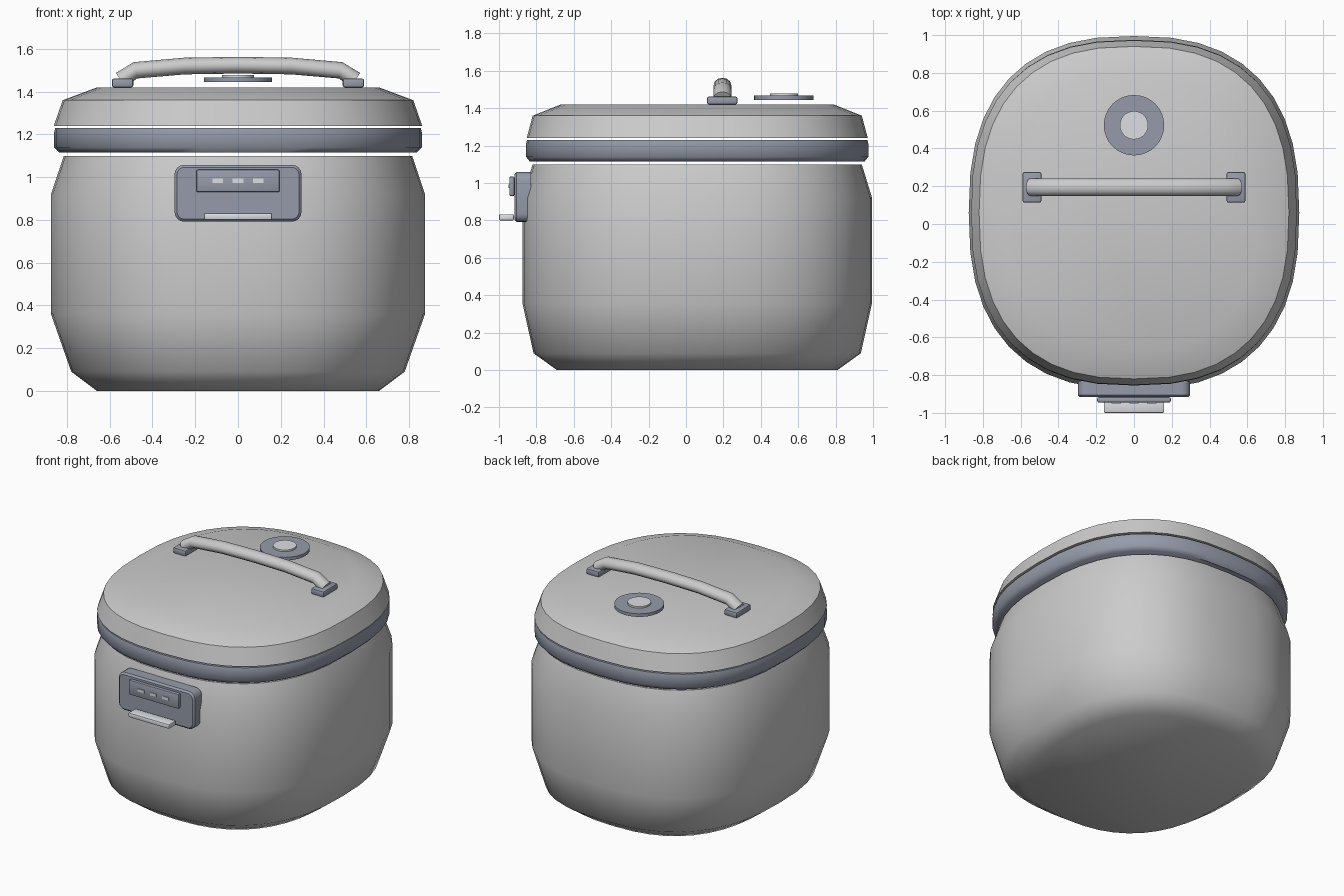
import bpy, bmesh, math
from mathutils import Vector

if "Cube" in bpy.data.objects:
    bpy.data.objects.remove(bpy.data.objects["Cube"])

def material(name, c):
    m = bpy.data.materials.new(name)
    m.diffuse_color = (*c, 1)
    m.use_nodes = True
    m.node_tree.nodes["Principled BSDF"].inputs["Base Color"].default_value = m.diffuse_color
    return m

DARK = material("dark_grey", (0.30, 0.33, 0.40))
LIGHT = material("light_grey", (0.72, 0.74, 0.77))

def finish(name, bm, mat=None, smooth=None):
    bmesh.ops.recalc_face_normals(bm, faces=bm.faces)
    me = bpy.data.meshes.new(name)
    bm.to_mesh(me)
    bm.free()
    ob = bpy.data.objects.new(name, me)
    bpy.context.collection.objects.link(ob)
    if mat:
        me.materials.append(mat)
    if smooth:
        bpy.ops.object.select_all(action='DESELECT')
        ob.select_set(True)
        bpy.context.view_layer.objects.active = ob
        bpy.ops.object.shade_smooth_by_angle(angle=math.radians(smooth))
    return ob

def bridge(bm, rings):
    n = len(rings[0])
    for a, b in zip(rings, rings[1:]):
        for i in range(n):
            j = (i + 1) % n
            bm.faces.new((a[i], a[j], b[j], b[i]))
    bm.faces.new(rings[0][::-1])
    bm.faces.new(rings[-1])

# Rounded-square shell lofted through levels of (z, half_x, half_y)
def shell(name, levels, mat=None, n=40, power=2.5, cy=0.06, smooth=50):
    bm = bmesh.new()
    sq = lambda v: math.copysign(abs(v) ** (2 / power), v)
    rings = []
    for z, hx, hy in levels:
        angles = [2 * math.pi * i / n for i in range(n)]
        rings.append([bm.verts.new((hx * sq(math.cos(a)), cy + hy * sq(math.sin(a)), z))
                      for a in angles])
    bridge(bm, rings)
    return finish(name, bm, mat, smooth)

def box(name, lo, hi, mat=None, bevel=0.0, segs=2):
    bm = bmesh.new()
    bmesh.ops.create_cube(bm, size=1)
    for v in bm.verts:
        v.co = [(l + h) / 2 + c * (h - l) for l, h, c in zip(lo, hi, v.co)]
    if bevel:
        bmesh.ops.bevel(bm, geom=bm.edges[:], offset=bevel, segments=segs,
                        affect='EDGES', profile=0.5)
    return finish(name, bm, mat, 40)

def disc(name, loc, r, h, mat):
    bm = bmesh.new()
    bmesh.ops.create_cone(bm, cap_ends=True, segments=32, radius1=r, radius2=r, depth=h)
    bmesh.ops.translate(bm, verts=bm.verts, vec=loc)
    return finish(name, bm, mat, 40)

# Cooker body, gasket band and lid
shell("body", [(0, .66, .75), (.09, .78, .875), (.36, .875, .935),
               (.92, .875, .935), (1.10, .815, .88)])
shell("gasket_band", [(1.115, .835, .895), (1.14, .86, .915),
                      (1.21, .86, .915), (1.23, .855, .91)], DARK)
shell("lid", [(1.24, .862, .912), (1.36, .82, .88), (1.42, .66, .73)])

# Control panel: rounded plate with a softened front edge
bm = bmesh.new()
rings = []
for y, inset in ((-.83, 0), (-.905, 0), (-.917, .012)):
    ring = []
    for k, (sx, sz) in enumerate(((1, 1), (-1, 1), (-1, -1), (1, -1))):
        for i in range(5):
            a = math.radians(90 * k + 22.5 * i)
            r = .045 - inset
            ring.append(bm.verts.new((sx * .252 + r * math.cos(a), y,
                                      .925 + sz * .088 + r * math.sin(a))))
    rings.append(ring)
bridge(bm, rings)
finish("control_panel", bm, DARK, 40)
box("display", (-.195, -.945, .93), (.195, -.917, 1.035), DARK, .008)
for i in (-1, 0, 1):
    box("button", (i * .095 - .025, -.95, .973), (i * .095 + .025, -.935, .993), LIGHT)
box("latch", (-.16, -1.0, .80), (.16, -.92, .833), LIGHT, .008)

# Carry handle: elliptical tube swept along an arch, on two feet
half = [(.55, 1.455), (.48, 1.50), (.25, 1.52)]
path = [(-x, z) for x, z in half] + [(0, 1.524)] + half[::-1]
bm = bmesh.new()
rings = []
for i, (x, z) in enumerate(path):
    p, q = path[max(i - 1, 0)], path[min(i + 1, len(path) - 1)]
    t = Vector((q[0] - p[0], 0, q[1] - p[1])).normalized()
    up = Vector((-t.z, 0, t.x))
    rings.append([bm.verts.new(Vector((x, .195, z)) + up * (.039 * math.sin(a))
                               + Vector((0, .047 * math.cos(a), 0)))
                  for a in (2 * math.pi * k / 12 for k in range(12))])
bridge(bm, rings)
finish("handle", bm, None, 50)
for s in (-1, 1):
    box("handle_foot", (s * .54 - .05, .113, 1.42), (s * .54 + .05, .275, 1.462), DARK, .01)

# Steam vent
disc("vent_ring", (0, .523, 1.456), .16, .022, DARK)
disc("vent_cap", (0, .523, 1.472), .075, .014, LIGHT)
